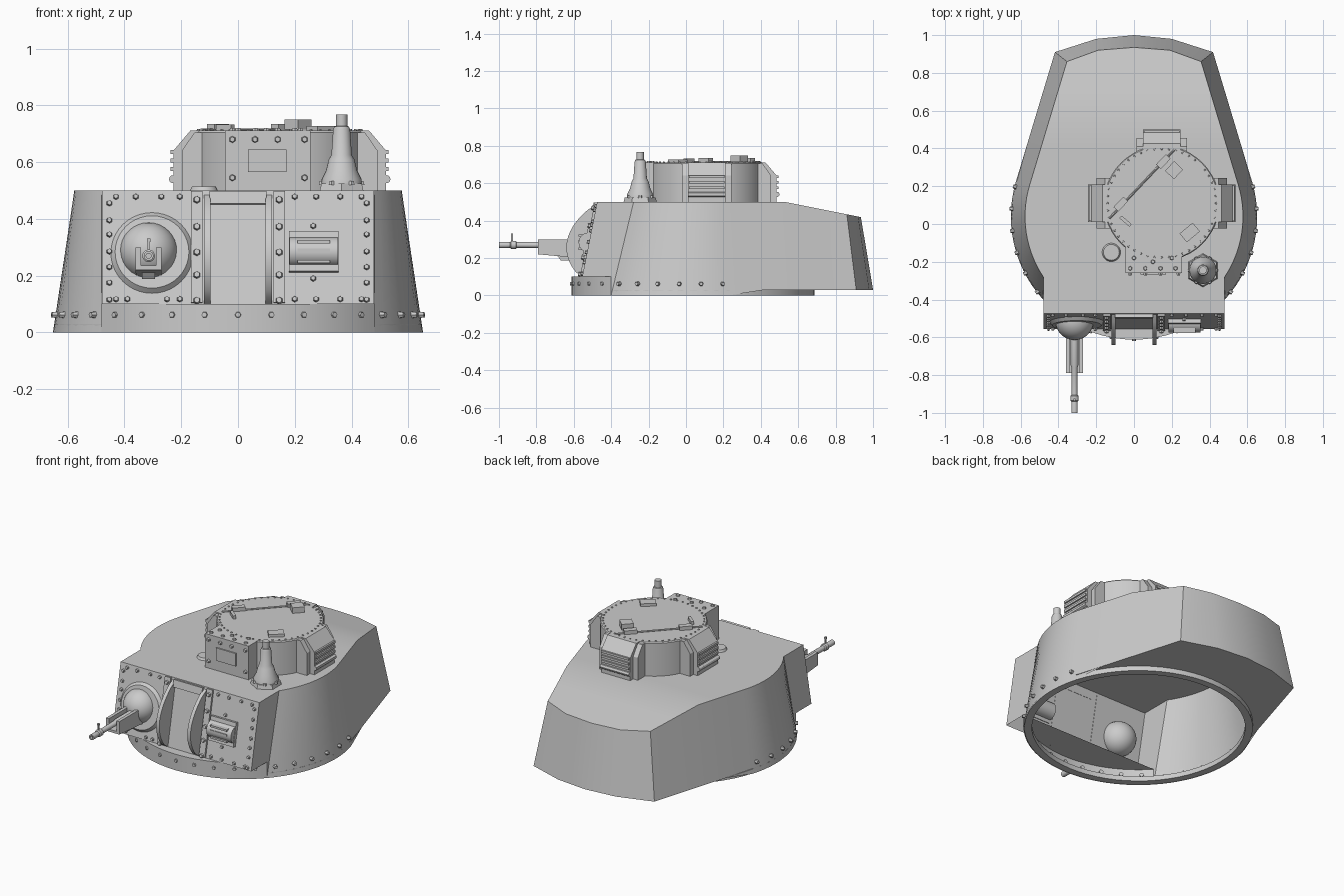
import bpy, bmesh
from math import sin, cos, tan, pi, radians, degrees, atan2, asin
from mathutils import Matrix, Vector

if "Cube" in bpy.data.objects:
    bpy.data.objects.remove(bpy.data.objects["Cube"])

T, R = Matrix.Translation, Matrix.Rotation


def finish(name, bm, weld=False):
    if weld:
        bmesh.ops.remove_doubles(bm, verts=bm.verts, dist=1e-4)
    bmesh.ops.recalc_face_normals(bm, faces=bm.faces)
    me = bpy.data.meshes.new(name)
    bm.to_mesh(me)
    bm.free()
    ob = bpy.data.objects.new(name, me)
    bpy.context.collection.objects.link(ob)
    return ob


def box(name, loc, dims, rot=Matrix()):
    bm = bmesh.new()
    m = T(loc) @ rot @ Matrix.Diagonal((*dims, 1))
    bmesh.ops.create_cube(bm, size=1, matrix=m)
    return finish(name, bm)


def add_cyl(bm, m, r, h, r2=None, n=24):
    """Cylinder standing from the origin of m along its z axis."""
    bmesh.ops.create_cone(bm, cap_ends=True, segments=n, radius1=r,
                          radius2=r if r2 is None else r2, depth=h,
                          matrix=m @ T((0, 0, h / 2)))


def cyl(name, m, r, h, r2=None, n=24):
    bm = bmesh.new()
    add_cyl(bm, m, r, h, r2, n)
    return finish(name, bm)


def lathe(name, prof, m, n=32):
    bm = bmesh.new()
    rows = [[bm.verts.new(m @ Vector((r * cos(2*pi*i/n), r * sin(2*pi*i/n), z)))
             for i in range(n)] for r, z in prof]
    for a, b in zip(rows, rows[1:]):
        for i in range(n):
            bm.faces.new((a[i], a[(i+1) % n], b[(i+1) % n], b[i]))
    return finish(name, bm, True)


def prism(name, pts, w, m=Matrix(), w2=None):
    """Extrude a (y, z) profile along x, w wide."""
    bm = bmesh.new()
    a = [bm.verts.new(m @ Vector((-w / 2, y, z))) for y, z in pts]
    b = [bm.verts.new(m @ Vector((w / 2, y, z))) for y, z in pts]
    bm.faces.new(a)
    bm.faces.new(b[::-1])
    for i in range(len(pts)):
        j = (i + 1) % len(pts)
        bm.faces.new((a[i], a[j], b[j], b[i]))
    return finish(name, bm)


def rivets(name, mats, r, h, n=6):
    bm = bmesh.new()
    for m in mats:
        add_cyl(bm, m, r, h, r * .75, n)
    return finish(name, bm)


# Sloping front plate frame: local z points out of the plate
def plate_y(z):
    return -.475 - .2 * (.5 - z)


LEAN = R(radians(78.7), 4, 'X')


def on_plate(x, z, d=0.0):
    return T((x, plate_y(z), z)) @ LEAN @ T((0, 0, d))


# Main turret shell: circle arc, tangent sides, curved back
TAN = radians(16.8)
CY, RB, RT = .04, .652, .577


def outline(r, a0, yend, rear):
    pts = [(r * cos(a), CY + r * sin(a)) for a in
           [a0 + (TAN - a0) * i / 14 for i in range(15)]]
    x, y = pts[-1]
    ys = [.4, .53, .7, yend] if r == RT else [y + (yend - y) * k for k in (.28, .5, .75, 1)]
    pts += [(x - (v - y) * tan(TAN), v) for v in ys]
    return pts + rear


low = outline(RB, radians(-42.5), .91, [(.2, .98), (0, 1)])
high = outline(RT, radians(-33.7), .86, [(.19, .92), (0, .935)])
bm = bmesh.new()


def face(*cos_):
    bm.faces.new([bm.verts.new(c) for c in cos_])


def top3(p, s):
    return (s * p[0], p[1], .5 - max(0, p[1] - .53) * .2)


def low3(p, s):
    return (s * p[0], p[1], .03 if p[1] > .25 else 0)


for i in range(len(low) - 1):
    for s in (1, -1):
        face(low3(low[i], s), low3(low[i+1], s), top3(high[i+1], s), top3(high[i], s))
    q = [top3(high[i], 1), top3(high[i+1], 1), top3(high[i+1], -1), top3(high[i], -1)]
    face(*(q if i < len(low) - 2 else q[:2] + q[3:]))
# square front end of the shell
face((.48, -.475, .5), top3(high[0], 1), top3(high[0], -1), (-.48, -.475, .5))
for s in (1, -1):
    face((s*.48, -.475, .5), (s*.48, -.555, .1), (s*.48, -.4, .1),
         low3(low[0], s), top3(high[0], s))
face((.48, -.475, .5), (.48, -.555, .1), (-.48, -.555, .1), (-.48, -.475, .5))
# low round apron under the front plate and its ledge
arc = [radians(-137.5 + 95 * i / 24) for i in range(25)]
for a, b in zip(arc, arc[1:]):
    p, q = [(RB * cos(t), CY + RB * sin(t)) for t in (a, b)]
    face((*p, 0), (*q, 0), (*q, .1), (*p, .1))
    face((*p, .1), (*q, .1), (q[0], -.4, .1), (p[0], -.4, .1))
# underside of the rear overhang
under = low[14:]
for i in range(len(under) - 1):
    a, b = [TAN + (pi/2 - TAN) * k / (len(under) - 1) for k in (i, i + 1)]
    for s in (1, -1):
        face((s*under[i][0], under[i][1], .03), (s*under[i+1][0], under[i+1][1], .03),
             (s*.62*cos(b), CY + .62*sin(b), .03), (s*.62*cos(a), CY + .62*sin(a), .03))
finish("turret_shell", bm, True)

lathe("turret_ring", [(.648, 0), (.648, .03), (.605, .03), (.605, 0), (.648, 0)],
      T((0, CY, 0)), 64)
rivets("apron_rivets", [T((0, CY, .062)) @ R(radians(-90 + 10.4 * k), 4, 'Z') @
                        T((.64, 0, 0)) @ R(pi/2, 4, 'Y') for k in range(-10, 11)], .013, .02)

# Front plate fittings
zcol = (.115, .175, .23, .285, .345, .395, .455)
spots = [(s * .453, z) for s in (-1, 1) for z in zcol]
spots += [(x, .478) for x in (-.43, -.36, -.27, -.205, .2, .275, .36, .435)]
spots += [(x, .117) for x in (-.43, -.39, -.25, -.205, .2, .275, .36, .435)]
spots += [(.265, .375), (.265, .19)]
rivets("front_rivets", [on_plate(x, z) for x, z in spots], .011, .012)
rivets("strip_rivets", [on_plate(s * .145, z, .01) for s in (-1, 1)
                        for z in (.11, .2, .28, .37, .465)], .014, .014)
for s, side in ((-1, "left"), (1, "right")):
    box("strip_" + side, on_plate(s * .145, .3, .005).translation, (.04, .4, .014), LEAN)
    fin = []
    for i in range(17):
        z = .1 + .385 * i / 16
        fin.append((plate_y(z) - .12 * sin(pi * i / 16) ** .7, z))
    prism("guard_" + side, fin, .022, T((s * .108, 0, 0)))
box("guard_lintel", on_plate(0, .472, .008).translation, (.2, .045, .02), LEAN)

# Ball mount and machine gun
GX, GZ = -.315, .27
cyl("ball_collar", on_plate(GX + .012, .28), .145, .018, .13, 40)
bm = bmesh.new()
bmesh.ops.create_uvsphere(bm, u_segments=32, v_segments=16, radius=.102,
                          matrix=T((GX, -.512, .285)))
finish("gun_ball", bm)
FWD = R(pi/2, 4, 'X')
lathe("gun_barrel", [(0, 0), (.02, 0), (.02, .2), (.016, .21), (.015, .355), (.022, .36),
                     (.022, .385), (.015, .39), (.017, .41), (.017, .45), (.009, .45),
                     (.009, .42), (0, .42)], T((GX, -.55, GZ)) @ FWD, 20)
for x in (-.036, .036):
    prism("gun_shield_side", [(-.56, .3), (-.79, .3), (-.79, .22), (-.68, .21), (-.56, .21)],
          .02, T((GX + x, 0, 0)))
prism("gun_shield_floor", [(-.56, .235), (-.79, .235), (-.79, .22), (-.68, .21), (-.56, .2)], .09,
      T((GX, 0, 0)))
prism("gun_shield_foot", [(-.56, .215), (-.69, .215), (-.67, .188), (-.57, .188)], .045,
      T((GX, 0, 0)))
box("gun_sight_post", (GX, -.93, .305), (.006, .01, .05))
box("gun_sight_bead", (GX, -.93, .325), (.012, .012, .012))

# Driver-side vision port
box("port_frame", on_plate(.267, .283, .008).translation, (.175, .145, .026), LEAN)
cyl("port_roller", T((.182, -.522, .283)) @ R(pi/2, 4, 'Y'), .052, .17, n=28)
for z in (.25, .29, .32):
    box("port_bar", (.267, -.562, z), (.115, .028, .012))

# Commander's cupola
CX, CYC = .147, .11
C = T((CX, CYC, 0))
lathe("cupola_wall", [(.305, .49), (.305, .705), (.3, .711), (0, .711)], C, 48)
rivets("lid_rivets", [C @ R(2*pi*k/48, 4, 'Z') @ T((.288, 0, .71)) for k in range(48)],
       .006, .006)
for k, side in ((0, "back"), (1, "left"), (3, "right")):
    m = C @ R(k * pi/2, 4, 'Z')
    prism("vision_box_" + side, [(.24, .5), (.375, .5), (.375, .64), (.315, .711), (.24, .711)],
          .2, m)
    for x in (-.115, .115):
        prism("vision_cheek_" + side, [(.24, .5), (.345, .5), (.345, .64), (.3, .705),
                                       (.24, .705)], .035, m @ T((x, 0, 0)))
    for z in (.575, .605, .635):
        box("vision_slat_" + side, m @ Vector((0, .376, z)), (.19, .016, .014),
            R(k * pi/2, 4, 'Z'))
    cyl("vision_roll_" + side, m @ T((-.1, .376, .54)) @ R(pi/2, 4, 'Y'), .014, .2, n=12)
box("cupola_front_box", (.105, -.155, .605), (.3, .21, .212))
box("cupola_front_slot", (.103, -.262, .605), (.135, .012, .08))
rivets("cupola_front_rivets", [T((x, -.26, z)) @ FWD for x, z in
       [(-.02, .68), (.06, .68), (.14, .68), (.235, .68), (-.02, .545), (.235, .545)]],
       .012, .012)
rivets("cupola_top_rivets", [T((x, y, .71)) for x, y in
       [(-.02, -.235), (.06, -.235), (.14, -.235), (.22, -.235), (0, -.18), (.1, -.2),
        (.2, -.18)]], .012, .01)

# Hatch hinge, latches and handles
HA = atan2(.37, .35)
a = Vector((-.13, .03, .713))
cyl("hatch_rod", T(a) @ R(HA, 4, 'Z') @ R(pi/2, 4, 'Y'), .006, .5, n=8)
for x, y in ((-.07, .105), (.155, .33)):
    box("hatch_hinge", (x, y, .722), (.075, .035, .024), R(HA, 4, 'Z'))
box("hatch_block", (.212, .285, .732), (.07, .065, .035), R(HA, 4, 'Z'))
box("signal_cap", (.295, -.045, .718), (.09, .06, .02), R(radians(40), 4, 'Z'))
box("hatch_handle", (-.045, .015, .722), (.07, .018, .02), R(radians(-40), 4, 'Z'))

# Roof vent cap
cyl("roof_cap", T((-.12, -.15, .498)), .05, .016, .042, 20)

# Aerial mount
A = T((.365, -.245, 0))
cyl("aerial_flange", A @ T((0, 0, .495)), .09, .03, .082, 6)
rivets("aerial_bolts", [A @ R(k * pi/3, 4, 'Z') @ T((.07, 0, .52)) for k in range(6)],
       .012, .014)
lathe("aerial_mount", [(.072, .52), (.07, .54), (.055, .57), (.045, .61), (.036, .625),
                       (.03, .715), (.026, .725), (.02, .727), (.02, .768), (0, .768)], A)

# Smooth round surfaces, keep edges crisp
for ob in bpy.context.collection.objects:
    ob.select_set(True)
    bpy.context.view_layer.objects.active = ob
bpy.ops.object.shade_smooth_by_angle(angle=radians(30))
